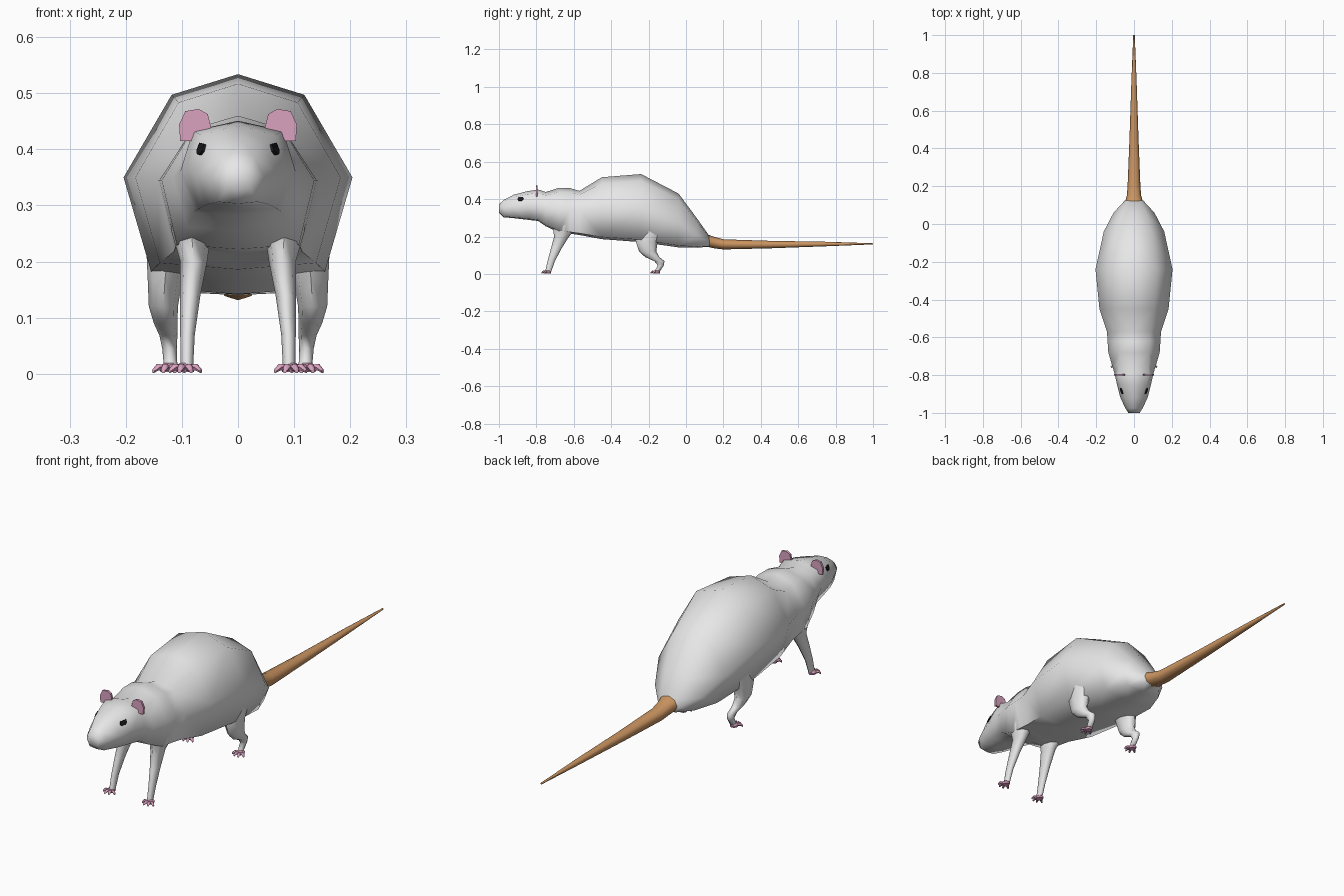
import bpy, bmesh, math
from mathutils import Vector
from mathutils.bvhtree import BVHTree

if "Cube" in bpy.data.objects:
    bpy.data.objects.remove(bpy.data.objects["Cube"])


def material(name, rgb):
    m = bpy.data.materials.new(name)
    m.diffuse_color = (*rgb, 1)
    m.use_nodes = True
    m.node_tree.nodes["Principled BSDF"].inputs["Base Color"].default_value = m.diffuse_color
    return m


FUR = material("white_fur", (0.80, 0.80, 0.80))
PINK = material("pink_skin", (0.70, 0.36, 0.53))
TAN = material("tan_tail", (0.60, 0.30, 0.12))
BLACK = material("black_eye", (0.01, 0.01, 0.01))


def finish(bm, name, mat, angle=70):
    bmesh.ops.recalc_face_normals(bm, faces=bm.faces)
    me = bpy.data.meshes.new(name)
    bm.to_mesh(me)
    bm.free()
    me.materials.append(mat)
    ob = bpy.data.objects.new(name, me)
    bpy.context.collection.objects.link(ob)
    bpy.ops.object.select_all(action='DESELECT')
    bpy.context.view_layer.objects.active = ob
    ob.select_set(True)
    bpy.ops.object.shade_smooth_by_angle(angle=math.radians(angle))
    return ob


def loft(bm, rings):
    """Skin a list of equal-length point rings and cap both ends."""
    vs = [[bm.verts.new(p) for p in r] for r in rings]
    n = len(vs[0])
    for a, b in zip(vs, vs[1:]):
        for i in range(n):
            bm.faces.new((a[i], a[(i + 1) % n], b[(i + 1) % n], b[i]))
    bm.faces.new(vs[0])
    bm.faces.new(vs[-1])


def ellipse(c, u, v, n):
    c, u, v = Vector(c), Vector(u), Vector(v)
    return [c + u * math.cos(math.tau * i / n) + v * math.sin(math.tau * i / n)
            for i in range(n)]


# Head and body: y, top z, half width, z of widest point, bottom z, upper and lower width ratios
SECTIONS = [
    (-1.00, .372, .030, .350, .328, .60, .70),
    (-0.975, .395, .046, .352, .303, .62, .75),
    (-0.92, .424, .072, .356, .298, .66, .76),
    (-0.85, .442, .090, .362, .290, .74, .76),
    (-0.79, .451, .103, .360, .283, .78, .76),
    (-0.75, .438, .116, .350, .255, .66, .78),
    (-0.68, .460, .136, .345, .222, .58, .80),
    (-0.62, .459, .140, .345, .215, .58, .80),
    (-0.57, .444, .143, .345, .208, .60, .80),
    (-0.45, .517, .183, .350, .186, .58, .76),
    (-0.24, .534, .204, .350, .170, .58, .76),
    (-0.04, .430, .160, .275, .142, .58, .78),
    (0.06, .295, .108, .205, .140, .58, .78),
    (0.125, .203, .048, .172, .146, .65, .75),
]
rings = []
for y, zt, w, zw, zb, ku, kl in SECTIONS:
    half = [(ku * w, zt - .2 * (zt - zw)), (w, zw), (kl * w, zb + .07 * (zw - zb))]
    rings.append([(0, y, zt)] + [(x, y, z) for x, z in half] + [(0, y, zb)]
                 + [(-x, y, z) for x, z in reversed(half)])
bm = bmesh.new()
loft(bm, rings)
bmesh.ops.triangulate(bm, faces=bm.faces)
surface = BVHTree.FromBMesh(bm)
finish(bm, "body", FUR)

# Tail: y, z, half width, half height
bm = bmesh.new()
loft(bm, [ellipse((0, y, z), (w, 0, 0), (0, 0, h), 8) for y, z, w, h in [
    (.115, .178, .048, .033), (.15, .168, .038, .031), (.20, .158, .034, .027),
    (.45, .157, .024, .020), (.75, .160, .014, .012), (1.0, .161, .004, .003)]])
finish(bm, "tail", TAN)

# Legs as stacked rings: x, y, z, half width, half depth
FRONT_LEG = [(.085, -.645, .33, .040, .075), (.083, -.645, .255, .036, .068),
             (.079, -.665, .20, .024, .040), (.085, -.692, .14, .018, .029),
             (.090, -.720, .07, .013, .020), (.091, -.737, .012, .011, .016)]
BACK_LEG = [(.110, -.185, .30, .045, .075), (.122, -.195, .235, .042, .080),
            (.130, -.210, .17, .031, .058), (.133, -.205, .12, .026, .046),
            (.129, -.180, .09, .021, .038), (.124, -.142, .068, .016, .027),
            (.122, -.135, .045, .013, .016), (.120, -.155, .012, .012, .014)]


def paw(bm, s, x, y):
    """Flat palm with four splayed, tapering toes."""
    loft(bm, [ellipse((s * x, y, z), (r, 0, 0), (0, r * 1.1, 0), 8)
              for z, r in [(.003, .015), (.011, .017), (.019, .010)]])
    for a in (-55, -18, 18, 55):
        t = math.radians(a)
        d = Vector((math.sin(t), -math.cos(t), 0))
        side = Vector((math.cos(t), math.sin(t), 0))
        o = Vector((s * x, y, 0))
        loft(bm, [ellipse(o + d * l + Vector((0, 0, z)), side * r, (0, 0, r), 6)
                  for l, z, r in [(.008, .010, .006), (.024, .012, .0065),
                                  (.034, .005, .004)]])


for s, label in ((1, "left"), (-1, "right")):
    for name, leg in (("front", FRONT_LEG), ("back", BACK_LEG)):
        bm = bmesh.new()
        loft(bm, [ellipse((s * x, y, z), (w, 0, 0), (0, d, 0), 8)
                  for x, y, z, w, d in leg])
        finish(bm, f"{name}_leg_{label}", FUR)
        bm = bmesh.new()
        paw(bm, s, leg[-1][0] + .003, leg[-1][1] - .002)
        finish(bm, f"{name}_paw_{label}", PINK, 50)

    # Ear: thin upright plate with clipped corners
    outline = [(.055, .415), (.048, .440), (.054, .463), (.070, .472),
               (.094, .468), (.105, .444), (.103, .415)]
    bm = bmesh.new()
    loft(bm, [[(s * x, y, z) for x, z in outline] for y in (-.803, -.793)])
    finish(bm, f"ear_{label}", PINK, 40)

    # Eye: small plate laid on the side of the head
    bm = bmesh.new()
    pts = []
    for dy, dz in [(-.016, -.004), (-.010, -.010), (.006, -.010), (.015, -.002),
                   (.014, .010), (-.012, .008)]:
        hit = surface.ray_cast(Vector((s, -.885 + dy, .400 + dz)), Vector((-s, 0, 0)))
        pts.append((hit[0], hit[1]))
    loft(bm, [[p - n * .003 if i == 0 else p + Vector((s * .004, 0, .002)) for p, n in pts]
              for i in range(2)])
    finish(bm, f"eye_{label}", BLACK, 30)
